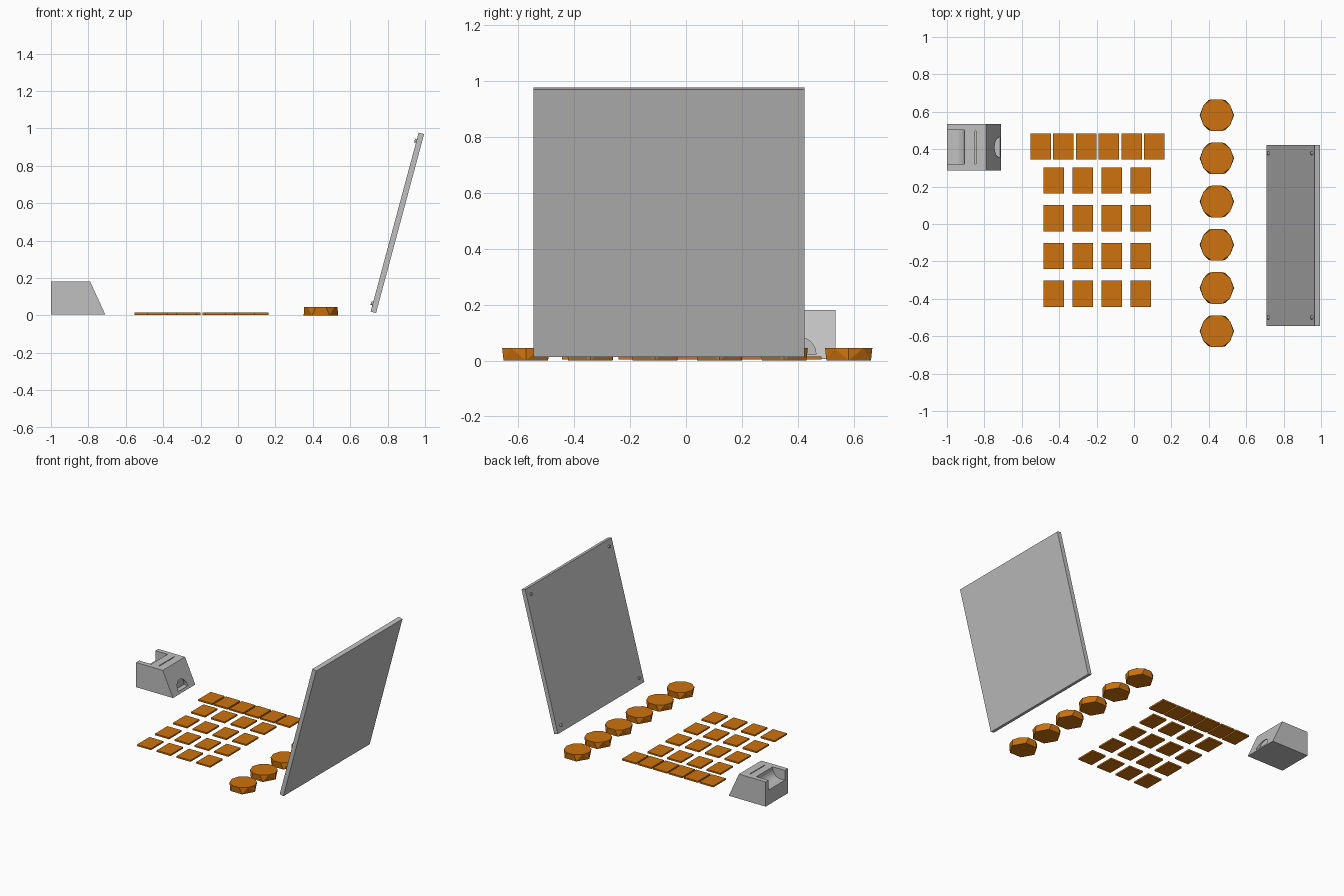
import bpy, bmesh, math
from mathutils import Vector, Matrix

if "Cube" in bpy.data.objects:
    bpy.data.objects.remove(bpy.data.objects["Cube"])


def material(name, rgb):
    m = bpy.data.materials.new(name)
    m.diffuse_color = (*rgb, 1)
    m.use_nodes = True
    m.node_tree.nodes["Principled BSDF"].inputs["Base Color"].default_value = m.diffuse_color
    return m


GREY = material("light grey", (0.53, 0.53, 0.53))
ORANGE = material("orange", (0.61, 0.17, 0.004))


def add(name, bm, mat):
    bmesh.ops.recalc_face_normals(bm, faces=bm.faces)
    me = bpy.data.meshes.new(name)
    bm.to_mesh(me)
    bm.free()
    me.materials.append(mat)
    ob = bpy.data.objects.new(name, me)
    bpy.context.collection.objects.link(ob)
    return ob


def box(name, lo, hi, mat):
    bm = bmesh.new()
    lo, hi = Vector(lo), Vector(hi)
    bmesh.ops.create_cube(bm, size=1, matrix=Matrix.Translation((lo + hi) / 2) @ Matrix.Diagonal((*(hi - lo), 1)))
    return add(name, bm, mat)


def extrude_y(name, pts, y0, y1, mat):
    """Extrude an (x, z) profile from y0 to y1."""
    bm = bmesh.new()
    f = bm.faces.new([bm.verts.new((x, y0, z)) for x, z in pts])
    r = bmesh.ops.extrude_face_region(bm, geom=[f])
    bmesh.ops.translate(bm, vec=(0, y1 - y0, 0), verts=[v for v in r["geom"] if isinstance(v, bmesh.types.BMVert)])
    return add(name, bm, mat)


def cut(ob, cutter):
    m = ob.modifiers.new("cut", "BOOLEAN")
    m.operation, m.solver, m.object = "DIFFERENCE", "EXACT", cutter
    cutter.hide_render = True
    cutter.hide_set(True)


# flat square keys: a top row of six and a four by four block
def key(name, x, y):
    box(name, (x - 0.055, y - 0.07, 0.003), (x + 0.055, y + 0.07, 0.014), ORANGE)


for i in range(6):
    key("row_key", -0.499 + 0.1215 * i, 0.415)
for i in range(4):
    for j in range(4):
        key("grid_key", -0.428 + 0.155 * i, 0.233 - 0.202 * j)

# round knobs: hexagonal foot lofted to a ten-sided cap
for i in range(6):
    bm = bmesh.new()
    c = Vector((0.443, 0.582 - 0.231 * i, 0))

    def ring(n, r, z):
        vs = [bm.verts.new(c + Vector((r * math.cos(2 * math.pi * k / n), r * math.sin(2 * math.pi * k / n), z))) for k in range(n)]
        return [bm.edges.new((vs[k], vs[(k + 1) % n])) for k in range(n)]

    foot, cap = ring(6, 0.092, 0), ring(10, 0.089, 0.045)
    bmesh.ops.bridge_loops(bm, edges=foot + cap)
    for loop in (foot, cap):
        bmesh.ops.contextual_create(bm, geom=loop)
    add("knob", bm, ORANGE)

# leaning panel
a, b = Vector((0.709, 0.02)), Vector((0.966, 0.977))
along = (b - a).normalized()
out = Vector((-along.y, along.x))
extrude_y("panel", [a, b, b - out * 0.03, a - out * 0.03], -0.545, 0.423, GREY)

# four screw heads on the inner face of the panel
for t in (0.045, 0.945):
    for y in (-0.5, 0.378):
        p = a + along * t + out * 0.004
        bm = bmesh.new()
        rot = Vector((out.x, 0, out.y)).to_track_quat("Z", "Y").to_matrix().to_4x4()
        bmesh.ops.create_cone(bm, cap_ends=True, segments=12, radius1=0.01, radius2=0.01, depth=0.012,
                              matrix=Matrix.Translation((p.x, y, p.y)) @ rot)
        add("screw", bm, GREY)

# wedge housing
body = extrude_y("housing", [(-1, 0.005), (-1, 0.18), (-0.79, 0.18), (-0.71, 0.005)], 0.285, 0.535, GREY)

# scooped pocket open at the rear end
scoop = [(-0.965 + 0.06 * math.sin(t * math.pi / 12), 0.17 - 0.06 * math.cos(t * math.pi / 12)) for t in range(7)]
cut(body, extrude_y("pocket_cutter", [(-1.05, 0.11)] + scoop + [(-0.905, 0.25), (-1.05, 0.25)], 0.32, 0.503, GREY))

# thin slot in the top
cut(body, box("slot_cutter", (-0.851, 0.322, 0.165), (-0.845, 0.497, 0.2), GREY))

# arched opening in the sloping face
bm = bmesh.new()
arc = [(0.41 + 0.055 * math.cos(math.pi * k / 12), 0.022 + 0.06 * math.sin(math.pi * k / 12)) for k in range(13)]
f = bm.faces.new([bm.verts.new((-0.75, y, z)) for y, z in arc])
r = bmesh.ops.extrude_face_region(bm, geom=[f])
bmesh.ops.translate(bm, vec=(0.1, 0, 0), verts=[v for v in r["geom"] if isinstance(v, bmesh.types.BMVert)])
cut(body, add("arch_cutter", bm, GREY))
